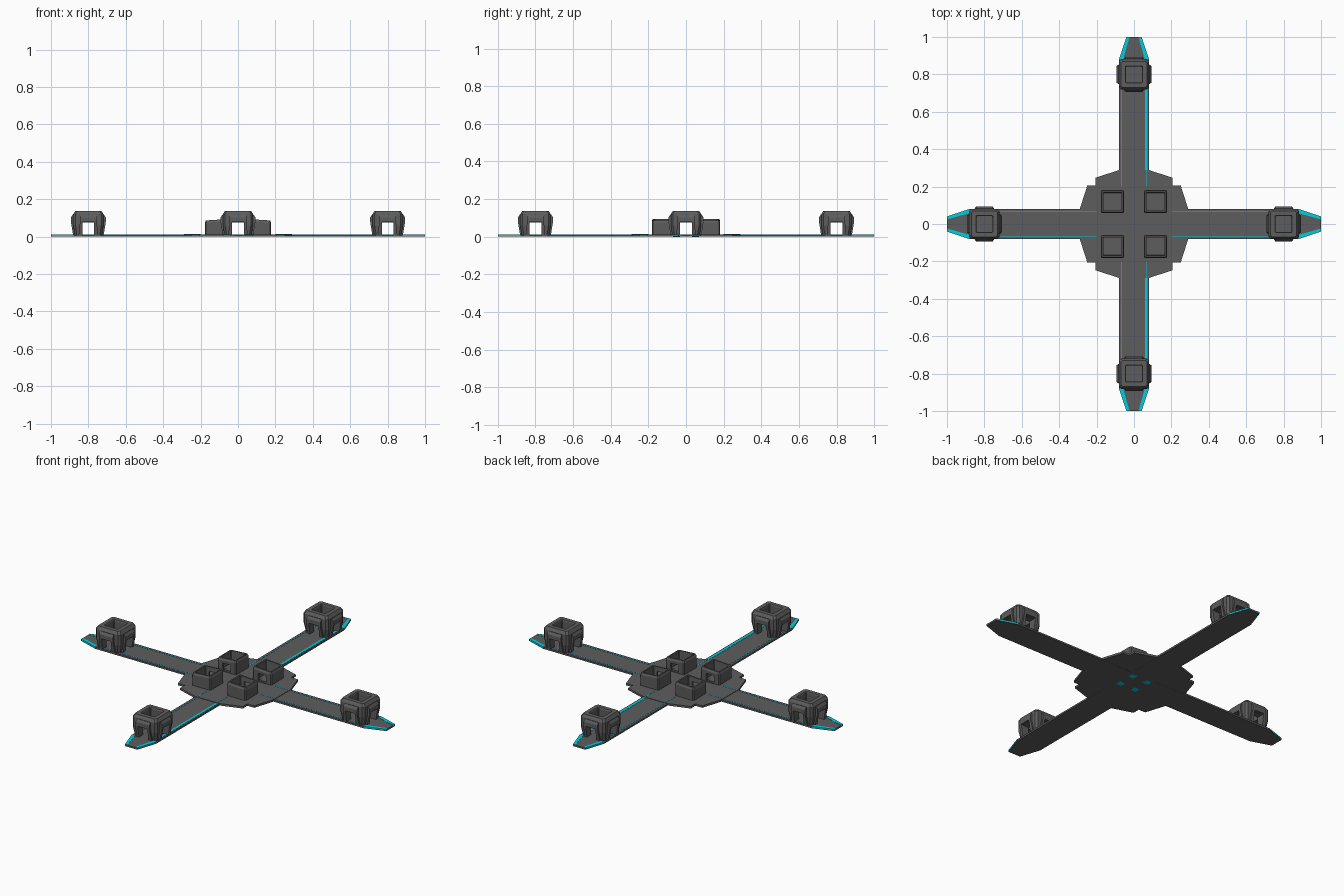
import bpy, bmesh
from math import pi
from mathutils import Matrix, Vector

if "Cube" in bpy.data.objects:
    bpy.data.objects.remove(bpy.data.objects["Cube"])


def material(name, col):
    m = bpy.data.materials.new(name)
    m.diffuse_color = (*col, 1)
    m.use_nodes = True
    m.node_tree.nodes["Principled BSDF"].inputs["Base Color"].default_value = m.diffuse_color
    return m


GREY = material("dark_grey", (0.11, 0.11, 0.11))
CYAN = material("cyan", (0.0, 0.62, 0.75))


def finish(name, bm, mat):
    bmesh.ops.recalc_face_normals(bm, faces=bm.faces)
    me = bpy.data.meshes.new(name)
    bm.to_mesh(me)
    bm.free()
    ob = bpy.data.objects.new(name, me)
    bpy.context.collection.objects.link(ob)
    me.materials.append(mat)
    return ob


def add_loft(bm, rings, closed=False, mx=Matrix()):
    """Skin a list of equal-length point rings; cap the ends unless closed."""
    vs = [[bm.verts.new(mx @ Vector(p)) for p in r] for r in rings]
    n = len(vs[0])
    pairs = list(zip(vs, vs[1:])) + ([(vs[-1], vs[0])] if closed else [])
    for a, b in pairs:
        for i in range(n):
            j = (i + 1) % n
            bm.faces.new((a[i], a[j], b[j], b[i]))
    if not closed:
        bm.faces.new(vs[0])
        bm.faces.new(vs[-1])


def add_prism(bm, pts, z0, z1, mx=Matrix()):
    add_loft(bm, [[(x, y, z) for x, y in pts] for z in (z0, z1)], mx=mx)


def add_box(bm, x0, x1, y0, y1, z0, z1, mx=Matrix()):
    add_prism(bm, [(x0, y0), (x1, y0), (x1, y1), (x0, y1)], z0, z1, mx)


def octagon(h, c, z, slope=0.0):
    k = h - c
    pts = [(h, -k), (h, k), (k, h), (-k, h), (-h, k), (-h, -k), (-k, -h), (k, -h)]
    return [(x, y, z - slope * x) for x, y in pts]


def cut(ob, cutter):
    cutter.hide_render = True
    cutter.hide_set(True)
    m = ob.modifiers.new("openings", 'BOOLEAN')
    m.operation, m.solver, m.object = 'DIFFERENCE', 'EXACT', cutter


def turn(i):
    return Matrix.Rotation(i * pi / 2, 4, 'Z')


# Cross-shaped base with tapered tips
cross, hub = [], []
for i in range(4):
    cross += [turn(i) @ Vector(p) for p in
              ((0.08, -0.08, 0), (0.88, -0.08, 0), (1, -0.04, 0),
               (1, 0.04, 0), (0.88, 0.08, 0))]
bm = bmesh.new()
add_prism(bm, [p.xy for p in cross], 0, 0.01)
finish("cross_base", bm, GREY)

# Stepped hub plate
quarter = [(0.29, 0.08), (0.25, 0.205), (0.205, 0.205), (0.205, 0.248), (0.08, 0.288)]
for sx, sy in ((1, 1), (-1, 1), (-1, -1), (1, -1)):
    q = [(x * sx, y * sy) for x, y in quarter]
    hub += q if sx * sy > 0 else q[::-1]
bm = bmesh.new()
add_prism(bm, hub, 0.0005, 0.0125)
finish("hub_plate", bm, GREY)

# Cyan trim: tip edges, thin lines along the arms, squares underneath
bm = bmesh.new()
for i in range(4):
    for s in (-1, 1):
        tip = [(0.88, 0.0805), (1.0, 0.0405), (1.0, 0.024), (0.88, 0.058)]
        add_prism(bm, [(x, y * s) for x, y in tip], 0.004, 0.0112, turn(i))
        w = 0.007 if (i == 1 and s < 0) or (i == 3 and s > 0) else 0.0015
        add_box(bm, 0.29, 0.88, s * 0.065 - w, s * 0.065 + w, 0.008, 0.0112, turn(i))
        add_box(bm, 0.2, 0.29, s * 0.065 - 0.002, s * 0.065 + 0.002, 0.01, 0.0135, turn(i))
    add_box(bm, 0.033, 0.069, 0.033, 0.069, -0.0005, 0.003, turn(i))
finish("cyan_trim", bm, CYAN)

# Arm towers: hollow shell, portal on every side, raised portal frames
for i in range(4):
    mx = turn(i) @ Matrix.Translation((0.8, 0, 0))
    bm = bmesh.new()
    add_loft(bm, [octagon(h, c, z) for h, c, z in
                  ((0.073, 0.012, 0.009), (0.081, 0.012, 0.06), (0.081, 0.012, 0.12),
                   (0.07, 0.01, 0.137), (0.046, 0.004, 0.137), (0.043, 0.004, 0.13),
                   (0.043, 0.004, 0.009))], closed=True, mx=mx)
    tower = finish(f"tower_{i + 1}", bm, GREY)
    bm = bmesh.new()
    frames = bmesh.new()
    for k in range(4):
        side = mx @ turn(k)
        add_box(bm, 0.035, 0.12, -0.031, 0.031, 0.0, 0.075, side)
        for s in (-1, 1):
            jamb = [[(0.07, s * 0.031, 0.009), (0.082, s * 0.031, 0.009),
                     (0.082, s * 0.052, 0.009), (0.07, s * 0.052, 0.009)],
                    [(0.07, s * 0.031, 0.078), (0.093, s * 0.031, 0.078),
                     (0.093, s * 0.045, 0.078), (0.07, s * 0.045, 0.078)]]
            add_loft(frames, jamb, mx=side)
        lintel = [[(0.07, -0.045, z0), (0.07, 0.045, z0), (x, 0.045, z0), (x, -0.045, z0)]
                  for x, z0 in ((0.093, 0.078), (0.093, 0.103), (0.084, 0.117))]
        add_loft(frames, lintel, mx=side)
    cut(tower, finish(f"tower_portal_cutter_{i + 1}", bm, GREY))
    finish(f"tower_portal_frames_{i + 1}", frames, GREY)

# Hub huts: open-topped shells with a doorway facing the middle lane
for sx in (-1, 1):
    for sy in (-1, 1):
        mx = Matrix.Translation((sx * 0.115, sy * 0.12, 0)) @ Matrix.Diagonal((sx, sy, 1, 1))
        tag = ("right" if sx > 0 else "left") + ("_back" if sy > 0 else "_front")
        bm = bmesh.new()
        add_loft(bm, [octagon(0.061, 0.006, 0.011), octagon(0.062, 0.006, 0.078, 0.06),
                      octagon(0.057, 0.006, 0.09, 0.06), octagon(0.049, 0.003, 0.09, 0.06),
                      octagon(0.047, 0.003, 0.011)], closed=True, mx=mx)
        hut = finish("hut_" + tag, bm, GREY)
        bm = bmesh.new()
        add_box(bm, -0.026, 0.026, -0.08, -0.035, 0.016, 0.062, mx)
        cut(hut, finish("hut_door_cutter_" + tag, bm, GREY))
        bm = bmesh.new()
        add_box(bm, -0.026, 0.026, -0.05, -0.022, 0.012, 0.018, mx)
        add_box(bm, -0.026, 0.026, -0.05, -0.008, 0.012, 0.015, mx)
        finish("hut_steps_" + tag, bm, GREY)
